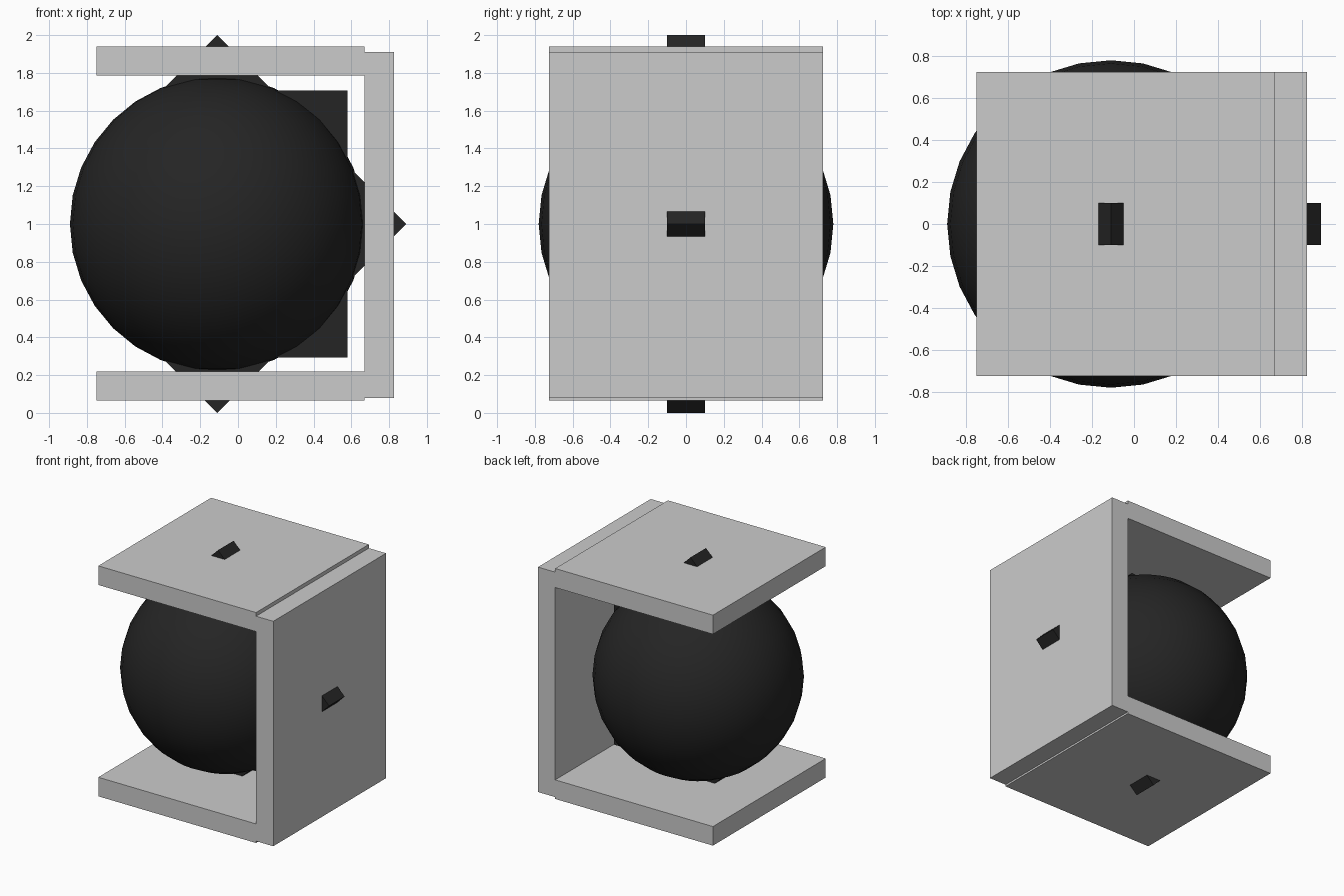
import bpy
import bmesh
from mathutils import Matrix, Vector

old = bpy.data.objects.get("Cube")
if old:
    bpy.data.objects.remove(old, do_unlink=True)


def material(name, value):
    mat = bpy.data.materials.new(name)
    mat.use_nodes = True
    colour = (value, value, value, 1)
    mat.diffuse_color = colour
    mat.node_tree.nodes["Principled BSDF"].inputs["Base Color"].default_value = colour
    return mat


def finish(name, bm, mat):
    bmesh.ops.recalc_face_normals(bm, faces=bm.faces)
    mesh = bpy.data.meshes.new(name)
    bm.to_mesh(mesh)
    bm.free()
    mesh.materials.append(mat)
    obj = bpy.data.objects.new(name, mesh)
    bpy.context.collection.objects.link(obj)
    return obj


def box(name, low, high, mat):
    low, high = Vector(low), Vector(high)
    bm = bmesh.new()
    bmesh.ops.create_cube(bm, size=1, matrix=Matrix.Translation((low + high) / 2)
                          @ Matrix.Diagonal(high - low).to_4x4())
    return finish(name, bm, mat)


grey = material("light grey", 0.6)
black = material("soft black", 0.018)
centre = Vector((-0.11, 0, 1))
depth = 0.725

# Open housing: two shelves and a side wall
box("bottom_plate", (-0.75, -depth, 0.065), (0.67, depth, 0.22), grey)
box("top_plate", (-0.75, -depth, 1.785), (0.67, depth, 1.94), grey)
box("side_wall", (0.67, -depth, 0.08), (0.825, depth, 1.91), grey)

# Ball
bm = bmesh.new()
bmesh.ops.create_uvsphere(bm, u_segments=32, v_segments=16, radius=0.78,
                          matrix=Matrix.Translation(centre))
for face in bm.faces:
    face.smooth = True
finish("ball", bm, black)

# Pointed bracket through the ball, its tips poking out of the housing
half = [(1, 0), (0.69, 0.31), (0.69, 0.707), (0.293, 0.707), (0, 1), (-0.35, 0.65)]
outline = half + [(x, -z) for x, z in reversed(half[1:])]
bm = bmesh.new()
face = bm.faces.new([bm.verts.new(centre + Vector((x, -0.1, z))) for x, z in outline])
side = bmesh.ops.extrude_face_region(bm, geom=[face])["geom"]
bmesh.ops.translate(bm, vec=(0, 0.2, 0),
                    verts=[v for v in side if isinstance(v, bmesh.types.BMVert)])
finish("pointed_bracket", bm, black)
